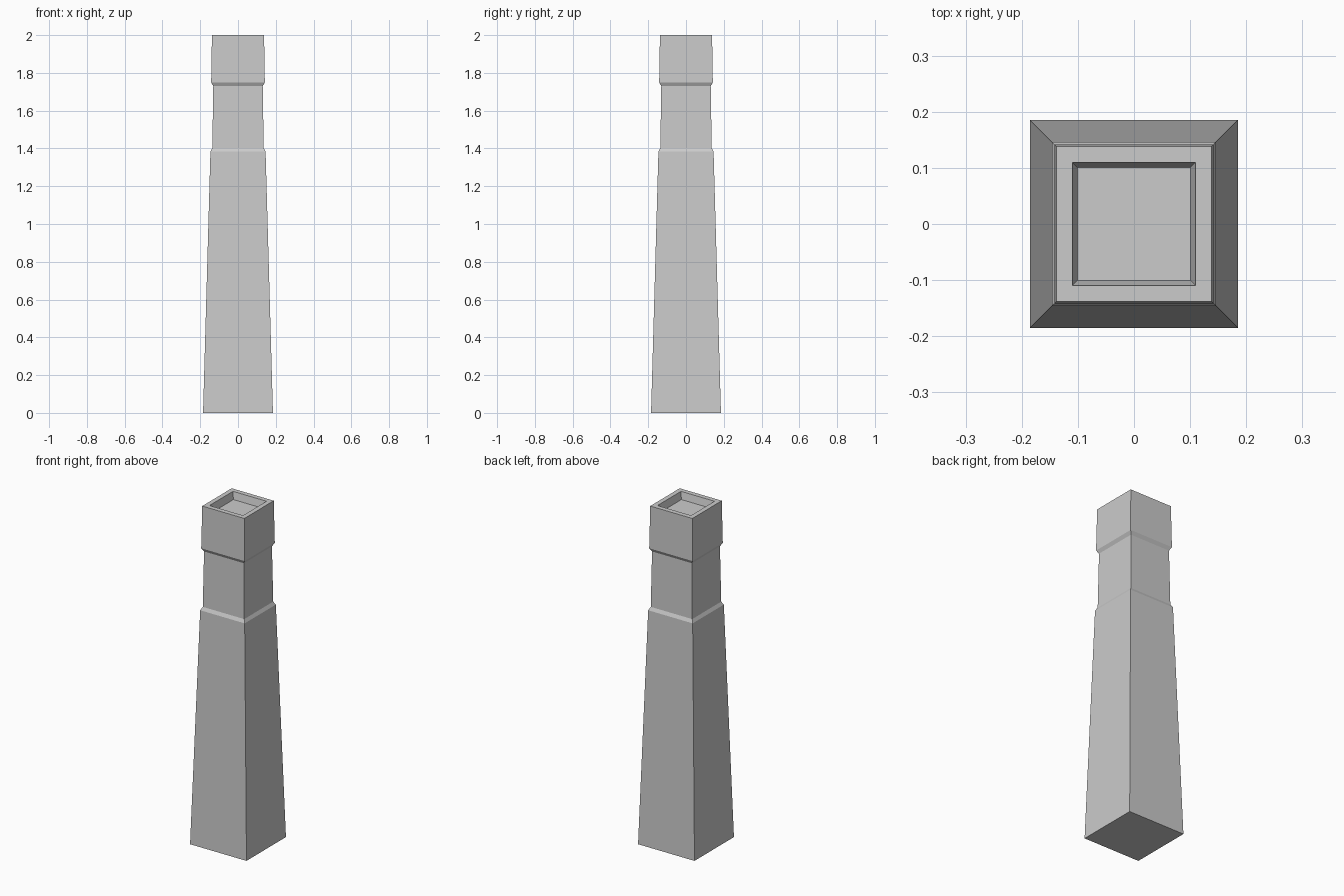
import bpy
import bmesh

cube = bpy.data.objects.get("Cube")
if cube:
    bpy.data.objects.remove(cube, do_unlink=True)

# Single plain grey finish
stone = bpy.data.materials.new("light_grey")
stone.use_nodes = True
grey = (0.6, 0.6, 0.6, 1.0)
stone.diffuse_color = grey
stone.node_tree.nodes["Principled BSDF"].inputs["Base Color"].default_value = grey


def square_loft(name, profile):
    """Bridge square rings given as (half width, height), capping both ends."""
    bm = bmesh.new()
    rings = [[bm.verts.new((sx * w, sy * w, z))
              for sx, sy in ((-1, -1), (1, -1), (1, 1), (-1, 1))]
             for w, z in profile]
    for low, high in zip(rings, rings[1:]):
        for i in range(4):
            j = (i + 1) % 4
            bm.faces.new((low[i], low[j], high[j], high[i]))
    bm.faces.new(rings[0][::-1])
    bm.faces.new(rings[-1])
    bmesh.ops.recalc_face_normals(bm, faces=bm.faces)
    mesh = bpy.data.meshes.new(name)
    bm.to_mesh(mesh)
    bm.free()
    mesh.materials.append(stone)
    obj = bpy.data.objects.new(name, mesh)
    bpy.context.collection.objects.link(obj)
    return obj


# Tapered shaft, sloped ledge, neck, flared collar and shallow top recess
square_loft("chimney_stack", [
    (0.185, 0.0),
    (0.146, 1.383),
    (0.136, 1.402),
    (0.131, 1.73),
    (0.142, 1.75),
    (0.138, 2.0),
    (0.11, 2.0),
    (0.101, 1.957),
])
